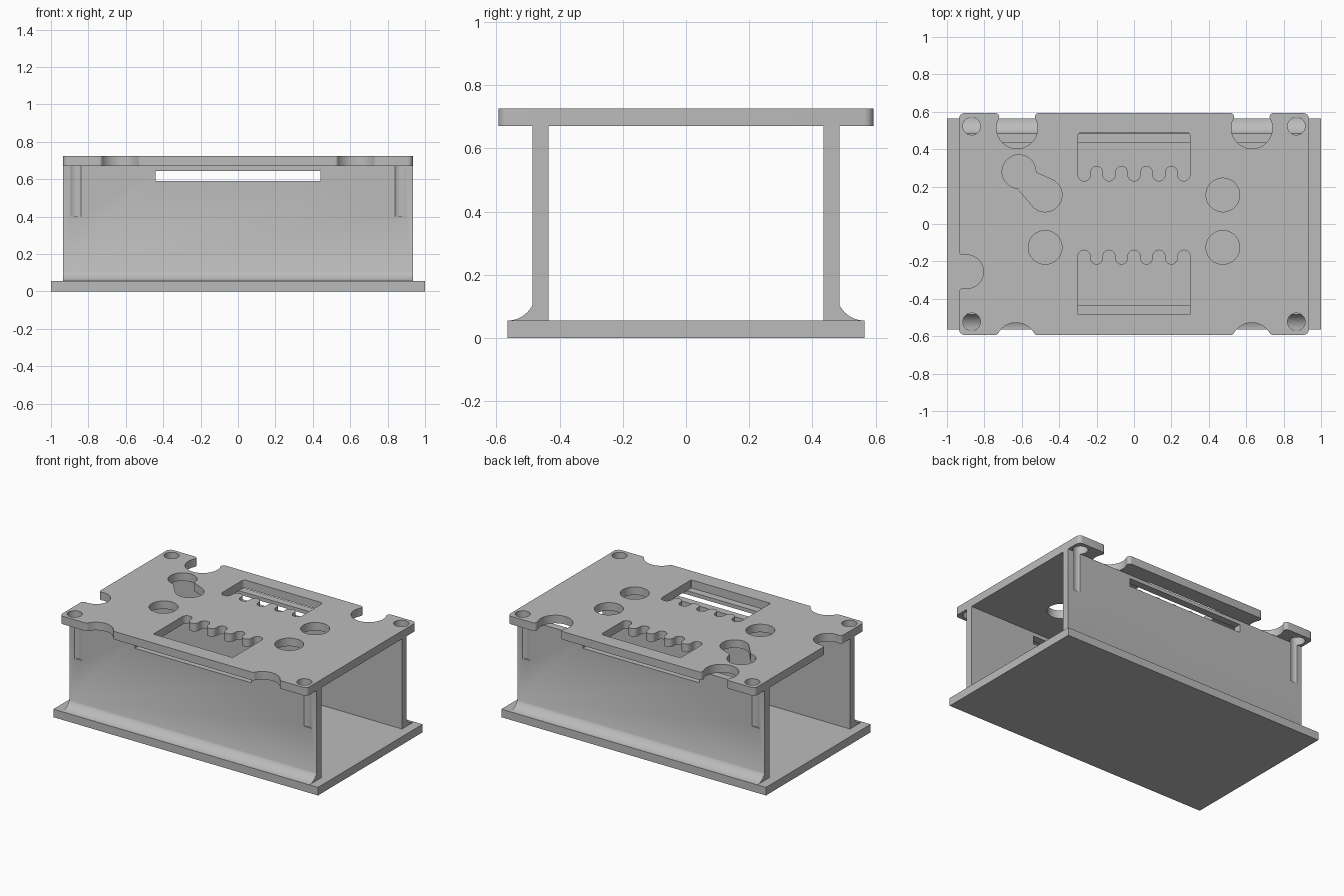
import bpy
import bmesh
from math import cos, sin, pi, radians, sqrt, atan2
from mathutils import Vector

if "Cube" in bpy.data.objects:
    bpy.data.objects.remove(bpy.data.objects["Cube"], do_unlink=True)

HALF_X, HALF_Y = 0.935, 0.593       # top plate
BASE_Y, BASE_TOP = 0.565, 0.055
WALL_IN, WALL_OUT = 0.435, 0.485
PLATE_Z, TOP_Z = 0.67, 0.725
SCREW_X, SCREW_Y, SCREW_R = 0.868, 0.523, 0.047

grey = bpy.data.materials.new("plain grey")
grey.use_nodes = True
grey.diffuse_color = (0.5, 0.5, 0.5, 1)
grey.node_tree.nodes["Principled BSDF"].inputs["Base Color"].default_value = (0.5, 0.5, 0.5, 1)


def add_object(name, mesh):
    obj = bpy.data.objects.new(name, mesh)
    bpy.context.collection.objects.link(obj)
    return obj


def finish(obj):
    obj.data.materials.clear()
    obj.data.materials.append(grey)
    bpy.ops.object.select_all(action="DESELECT")
    obj.select_set(True)
    bpy.context.view_layer.objects.active = obj
    bpy.ops.object.shade_smooth_by_angle(angle=radians(30))


def bm_object(name, bm):
    bmesh.ops.recalc_face_normals(bm, faces=bm.faces)
    mesh = bpy.data.meshes.new(name)
    bm.to_mesh(mesh)
    bm.free()
    return add_object(name, mesh)


def box(name, low, high):
    bm = bmesh.new()
    bmesh.ops.create_cube(bm, size=1)
    for v in bm.verts:
        v.co = [lo if c < 0 else hi for c, lo, hi in zip(v.co, low, high)]
    return bm_object(name, bm)


def arc(cx, cy, r, start, end, steps):
    angles = [start + (end - start) * i / steps for i in range(steps + 1)]
    return [Vector((cx + r * cos(a), cy + r * sin(a))) for a in angles]


def circle(cx, cy, r):
    return arc(cx, cy, r, 0, 2 * pi, 48)[:-1]


def notch(s, depth, r, lip=0.02):
    """Round bite with softened lips, as (distance along edge, depth inward)."""
    half = sqrt((r + lip) ** 2 - (lip - depth) ** 2)
    a = atan2(lip - depth, half)
    return (arc(s - half, lip, lip, -pi / 2, -a, 8)
            + arc(s, depth, r, pi - a, a, 32)
            + arc(s + half, lip, lip, pi + a, 3 * pi / 2, 8))


def plate_outline(corner=0.03):
    # Each side: half length, half extent, outward turn, notches
    front = notch(-0.63, -0.045, 0.11) + notch(0.63, -0.045, 0.11)
    back = notch(-0.63, 0.08, 0.11) + notch(0.625, 0.08, 0.11)
    left_end = notch(0.255, 0.04, 0.09)
    sides = [(HALF_X, HALF_Y, front), (HALF_Y, HALF_X, []),
             (HALF_X, HALF_Y, back), (HALF_Y, HALF_X, left_end)]
    points = []
    for i, (length, extent, bites) in enumerate(sides):
        local = bites + arc(length - corner, corner, corner, -pi / 2, 0, 6)
        c, s = round(cos(i * pi / 2)), round(sin(i * pi / 2))
        for p in local:
            x, y = p.x, p.y - extent
            points.append(Vector((x * c - y * s, x * s + y * c)))
    return points


def comb_window(far, root, tip, far_radius):
    """Window with four rounded fingers along its inner side."""
    d = 1 if far > root else -1
    pitch, r, half = 0.1333, 0.0333, 0.3
    points = []
    for i in range(5):
        x = (i - 2) * pitch
        points += arc(x, root + d * r, r, pi, 2 * pi, 12) if d > 0 else \
            arc(x, root - r, r, pi, 0, 12)
        if i < 4:
            points += arc(x + pitch / 2, tip - d * r, r, d * pi, 0, 12)
    for sx in (1, -1):
        k = far_radius
        start = 0 if sx > 0 else pi / 2
        points += arc(sx * (half - k), far - d * k, k, d * start, d * (start + pi / 2), 6)
    return points


# Top plate: filled flat outline with its openings, given thickness
loops = [plate_outline(),
         comb_window(0.49, 0.23, 0.31, 0.02),
         comb_window(-0.485, -0.14, -0.217, 0.005),
         circle(-0.475, -0.125, 0.09), circle(0.475, -0.125, 0.09),
         circle(0.475, 0.155, 0.09),
         # keyhole made from two joined discs
         arc(-0.615, 0.28, 0.09, radians(-3), radians(265), 36)
         + arc(-0.475, 0.155, 0.09, radians(228), radians(425), 28)]
loops += [circle(sx * SCREW_X, sy * SCREW_Y, SCREW_R) for sx in (-1, 1) for sy in (-1, 1)]

curve = bpy.data.curves.new("plate_outline", "CURVE")
curve.dimensions = "2D"
curve.fill_mode = "BOTH"
curve.extrude = (TOP_Z - PLATE_Z) / 2
for loop in loops:
    spline = curve.splines.new("POLY")
    spline.points.add(len(loop) - 1)
    for point, p in zip(spline.points, loop):
        point.co = (p.x, p.y, 0, 1)
    spline.use_cyclic_u = True
helper = add_object("plate_helper", curve)
helper.hide_render = True
graph = bpy.context.evaluated_depsgraph_get()
flat = bpy.data.meshes.new_from_object(helper.evaluated_get(graph))
bpy.data.objects.remove(helper, do_unlink=True)
bm = bmesh.new()
bm.from_mesh(flat)
bmesh.ops.remove_doubles(bm, verts=bm.verts, dist=0.0002)
bmesh.ops.translate(bm, verts=bm.verts, vec=(0, 0, (PLATE_Z + TOP_Z) / 2))
finish(bm_object("top_plate", bm))

# Base plate
finish(box("base_plate", (-1, -BASE_Y, 0), (1, BASE_Y, BASE_TOP)))


def cut(obj, cutters):
    for cutter in cutters:
        cutter.hide_render = True
        mod = obj.modifiers.new("cut", "BOOLEAN")
        mod.operation = "DIFFERENCE"
        mod.solver = "EXACT"
        mod.object = cutter
    graph = bpy.context.evaluated_depsgraph_get()
    mesh = bpy.data.meshes.new_from_object(obj.evaluated_get(graph))
    obj.modifiers.clear()
    obj.data = mesh
    for cutter in cutters:
        bpy.data.objects.remove(cutter, do_unlink=True)


# Side walls: coved foot, long slot and shallow screw grooves
cove_r = 0.089
for name, side in (("front_wall", -1), ("back_wall", 1)):
    cove = arc(BASE_Y, BASE_TOP + cove_r, cove_r, -pi / 2, -pi / 2 - radians(64), 10)
    profile = [Vector((WALL_IN, BASE_TOP))] + cove
    profile += [Vector((WALL_OUT, 0.105)), Vector((WALL_OUT, PLATE_Z)), Vector((WALL_IN, PLATE_Z))]
    bm = bmesh.new()
    face = bm.faces.new([bm.verts.new((-HALF_X, side * p.x, p.y)) for p in profile])
    ext = bmesh.ops.extrude_face_region(bm, geom=[face])
    moved = [g for g in ext["geom"] if isinstance(g, bmesh.types.BMVert)]
    bmesh.ops.translate(bm, verts=moved, vec=(2 * HALF_X, 0, 0))
    bmesh.ops.remove_doubles(bm, verts=bm.verts, dist=0.001)
    wall = bm_object(name, bm)

    ys = sorted((side * 0.4, side * 0.52))
    cutters = [box("slot_cutter", (-0.44, ys[0], 0.59), (0.44, ys[1], 0.645))]
    for sx in (-1, 1):
        bm = bmesh.new()
        bmesh.ops.create_cone(bm, cap_ends=True, segments=64, radius1=SCREW_R,
                              radius2=SCREW_R, depth=0.3)
        bmesh.ops.translate(bm, verts=bm.verts, vec=(sx * SCREW_X, side * SCREW_Y, 0.55))
        cutters.append(bm_object("groove_cutter", bm))
    cut(wall, cutters)
    finish(wall)
